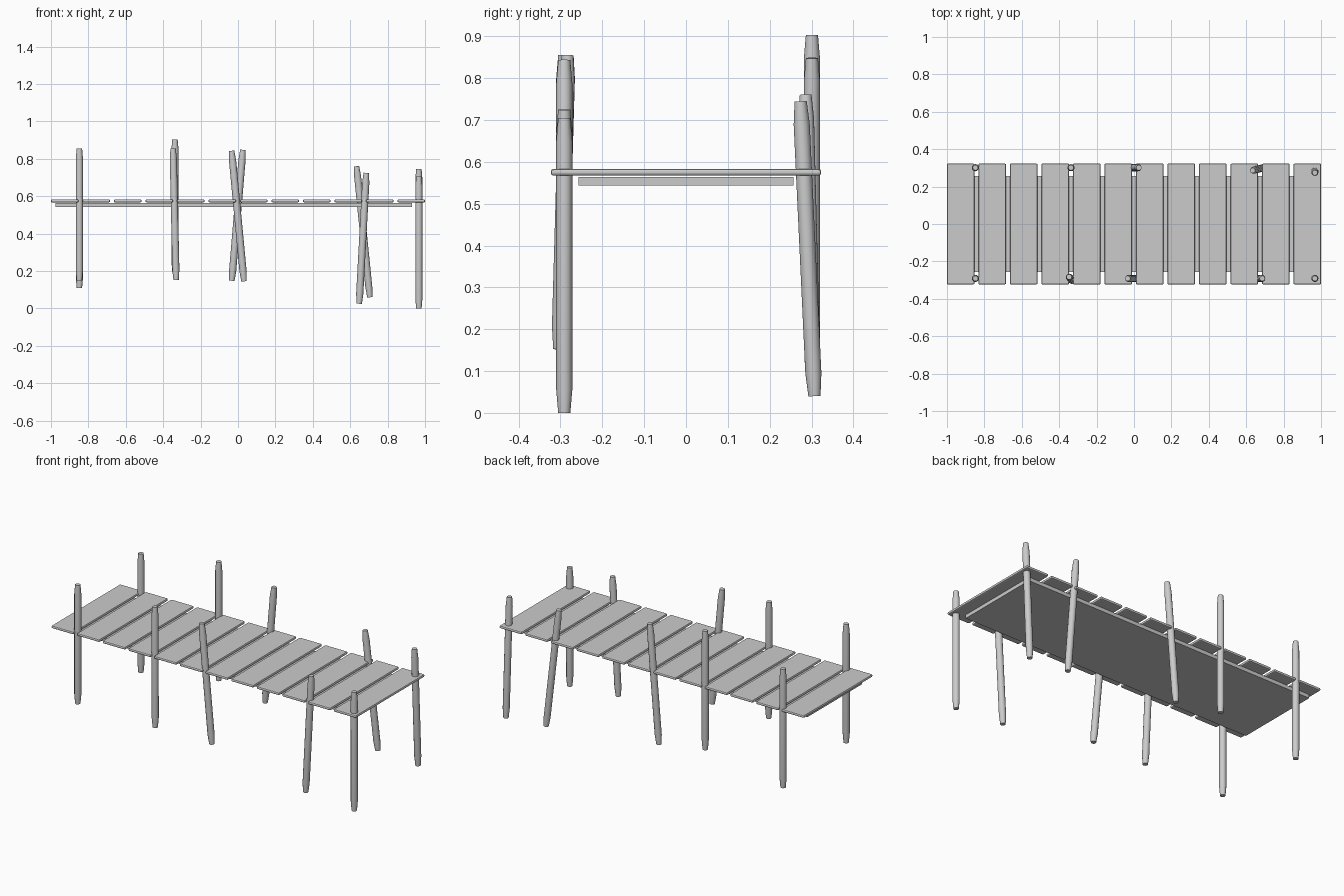
import bpy, bmesh, math
from mathutils import Vector, Matrix

if "Cube" in bpy.data.objects:
    bpy.data.objects.remove(bpy.data.objects["Cube"])


def finish(name, bm):
    bmesh.ops.recalc_face_normals(bm, faces=bm.faces[:])
    me = bpy.data.meshes.new(name)
    bm.to_mesh(me)
    bm.free()
    ob = bpy.data.objects.new(name, me)
    bpy.context.collection.objects.link(ob)
    return ob


def box(name, x0, x1, y0, y1, z0, z1, bevel=0.0):
    bm = bmesh.new()
    size = Vector((x1 - x0, y1 - y0, z1 - z0))
    mid = Vector((x0 + x1, y0 + y1, z0 + z1)) / 2
    bmesh.ops.create_cube(bm, size=1, matrix=Matrix.Translation(mid) @ Matrix.Diagonal((*size, 1)))
    if bevel:
        bmesh.ops.bevel(bm, geom=bm.edges[:], offset=bevel, segments=2,
                        profile=0.5, affect='EDGES')
    return finish(name, bm)


def post(name, bottom, top, sides=12):
    # round pole with narrowed ends, running from bottom to top
    a, b = Vector(bottom), Vector(top)
    length = (b - a).length
    rot = (b - a).to_track_quat('Z', 'Y')
    profile = [(0, 0.0145), (0.055, 0.0192), (length - 0.055, 0.0192), (length, 0.0145)]
    bm = bmesh.new()
    rings = []
    for z, r in profile:
        ring = []
        for i in range(sides):
            t = 2 * math.pi * i / sides
            ring.append(bm.verts.new(a + rot @ Vector((r * math.cos(t), r * math.sin(t), z))))
        rings.append(ring)
    for lo, hi in zip(rings, rings[1:]):
        for i in range(sides):
            j = (i + 1) % sides
            bm.faces.new((lo[i], lo[j], hi[j], hi[i])).smooth = True
    bm.faces.new(rings[0][::-1])
    bm.faces.new(rings[-1])
    ob = finish(name, bm)
    for e in ob.data.edges:
        e.use_edge_sharp = False
    bpy.ops.object.select_all(action='DESELECT')
    ob.select_set(True)
    bpy.context.view_layer.objects.active = ob
    bpy.ops.object.shade_smooth_by_angle(angle=math.radians(35))
    return ob


# deck planks
COUNT, WIDTH = 12, 0.147
PITCH = (2 - WIDTH) / (COUNT - 1)
for n in range(COUNT):
    x = -1 + n * PITCH
    box(f"deck_plank_{n + 1}", x, x + WIDTH, -0.323, 0.323, 0.567, 0.583, 0.006)

# support slab under the planks
box("under_deck_slab", -0.977, 0.93, -0.257, 0.257, 0.543, 0.564)

# posts: bottom point, top point
front_posts = [
    ((-0.848, -0.291, 0.15), (-0.848, -0.291, 0.855)),
    ((-0.331, -0.303, 0.152), (-0.347, -0.283, 0.855)),
    ((0.032, -0.291, 0.145), (-0.034, -0.291, 0.843)),
    ((0.648, -0.291, 0.025), (0.686, -0.291, 0.725)),
    ((0.967, -0.291, 0.0), (0.967, -0.291, 0.705)),
]
back_posts = [
    ((-0.848, 0.301, 0.11), (-0.848, 0.301, 0.815)),
    ((-0.337, 0.301, 0.198), (-0.337, 0.301, 0.903)),
    ((-0.033, 0.301, 0.148), (0.026, 0.301, 0.848)),
    ((0.705, 0.304, 0.06), (0.634, 0.286, 0.76)),
    ((0.967, 0.307, 0.04), (0.967, 0.274, 0.745)),
]
for side, posts in (("front", front_posts), ("back", back_posts)):
    for n, (lo, hi) in enumerate(posts):
        post(f"{side}_post_{n + 1}", lo, hi)
